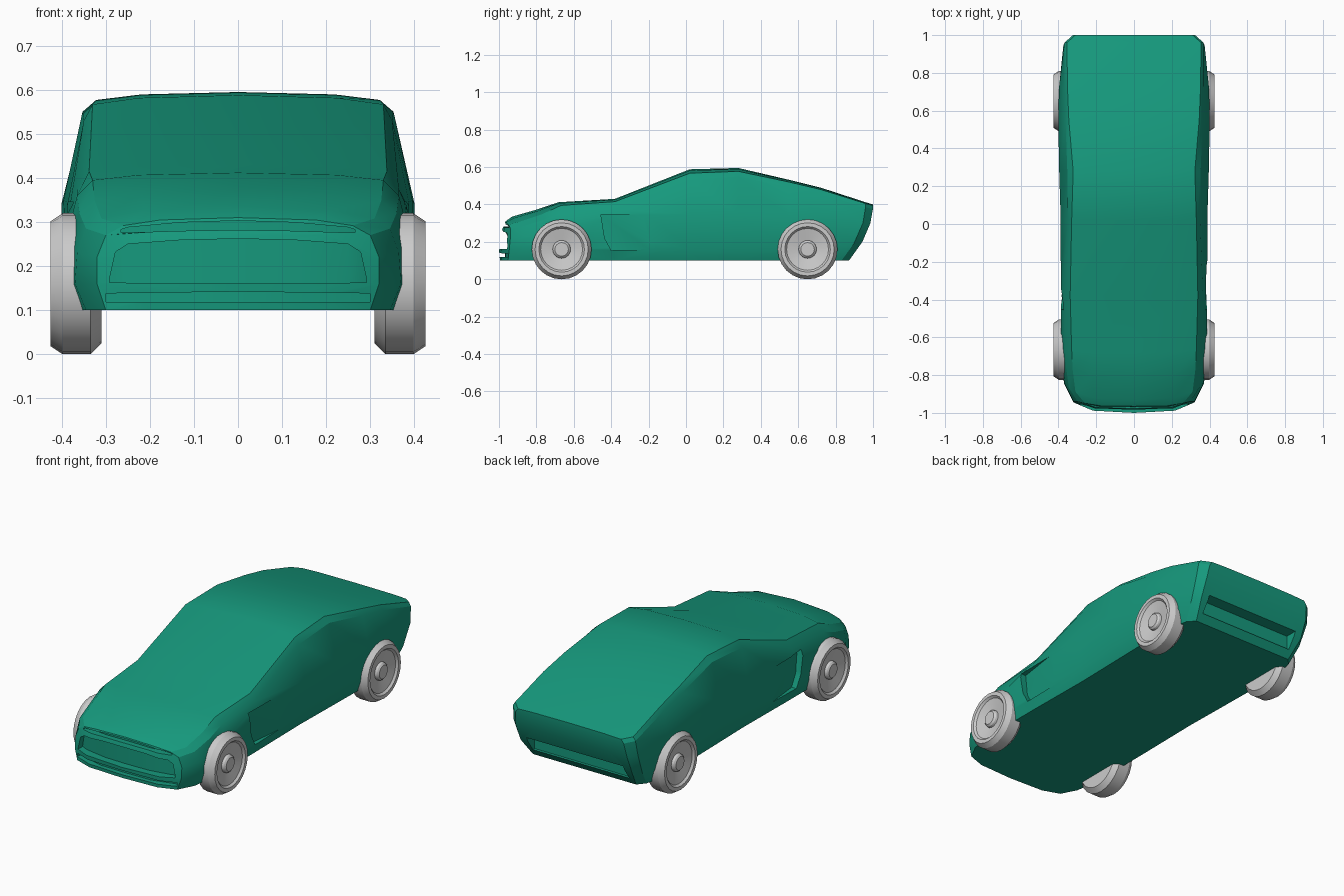
import bpy, bmesh
from math import pi, radians
from mathutils import Matrix

if "Cube" in bpy.data.objects:
    bpy.data.objects.remove(bpy.data.objects["Cube"])

green = bpy.data.materials.new("green_paint")
green.diffuse_color = (0.008, 0.32, 0.205, 1)
green.use_nodes = True
green.node_tree.nodes["Principled BSDF"].inputs["Base Color"].default_value = green.diffuse_color


def make_object(name, bm, mat=None, angle=25):
    bmesh.ops.recalc_face_normals(bm, faces=bm.faces)
    mesh = bpy.data.meshes.new(name)
    bm.to_mesh(mesh)
    bm.free()
    ob = bpy.data.objects.new(name, mesh)
    bpy.context.collection.objects.link(ob)
    if mat:
        mesh.materials.append(mat)
    return ob


def smooth(ob, angle):
    bpy.ops.object.select_all(action='DESELECT')
    ob.select_set(True)
    bpy.context.view_layer.objects.active = ob
    bpy.ops.object.shade_smooth_by_angle(angle=radians(angle))


# Body cross-sections: y, top z, then (x, z) of top edge, shoulder, belt, lower side, and bottom x
STATIONS = [
    (-1.00, .310, .26, .292, .30, .270, .32, .22, .32, .16, .300),
    (-0.93, .335, .31, .308, .345, .285, .365, .23, .37, .16, .345),
    (-0.80, .372, .325, .348, .36, .320, .38, .25, .383, .16, .360),
    (-0.68, .412, .33, .395, .365, .360, .386, .28, .386, .16, .365),
    (-0.38, .430, .338, .415, .365, .375, .388, .33, .384, .16, .365),
    (0.02, .588, .33, .567, .35, .530, .388, .345, .38, .16, .360),
    (0.28, .595, .322, .577, .353, .550, .396, .35, .388, .16, .365),
    (0.55, .532, .345, .520, .363, .490, .401, .34, .395, .16, .370),
    (0.72, .490, .352, .480, .367, .455, .397, .33, .393, .16, .370),
    (0.96, .412, .355, .405, .368, .385, .374, .30, .365, .19, .345),
    (1.00, .400, .31, .395, .325, .375, .335, .30, .335, .20, .310),
]
FLOOR = 0.10


def bow(x):
    return 0.11 * (abs(x) / 0.38) ** 4


def body_point(y, x, z):
    # rounded, leaning nose and undercut tail
    k = min(1, max(0, (-0.6 - y) / 0.39))
    out = y + k * bow(x)
    if y < -0.99:
        out += 0.035 * ((z - 0.16) / 0.15) ** 2
    if y > 0.9:
        out -= 0.12 * ((0.40 - z) / 0.29) ** 2 if z < 0.40 else 0
    return (x, out, z)


# Lofted body
bm = bmesh.new()
rings = []
for y, zt, ex, ez, sx, sz, bx, bz, lx, lz, ox in STATIONS:
    half = [(ex * .68, zt - .3 * (zt - ez)), (ex, ez), (sx, sz), (bx, bz),
            (lx, lz), (ox, FLOOR), (ox * .68, FLOOR)]
    loop = [(0, zt)] + half + [(0, FLOOR)] + [(-x, z) for x, z in reversed(half)]
    rings.append([bm.verts.new(body_point(y, x, z)) for x, z in loop])
for a, b in zip(rings, rings[1:]):
    for i in range(16):
        j = (i + 1) % 16
        bm.faces.new((a[i], a[j], b[j], b[i]))

# Curved nose and tail panels
for ring, st in ((rings[0], STATIONS[0]), (rings[-1], STATIONS[-1])):
    rows = [[ring[i] for i in (14, 15, 0, 1, 2)]]
    for i in (3, 4, 5):
        x, z = ring[i].co.x, ring[i].co.z
        mids = [bm.verts.new(body_point(st[0], x * f, z)) for f in (-.68, 0, .68)]
        rows.append([ring[16 - i]] + mids + [ring[i]])
    rows.append([ring[i] for i in (10, 9, 8, 7, 6)])
    for r, s in zip(rows, rows[1:]):
        for c in range(4):
            bm.faces.new((r[c], r[c + 1], s[c + 1], s[c]))
body = make_object("car_body", bm, green)


# Cutter whose outline is given by half columns (x, low z, high z), from y_out to a bowed back
def slot_cutter(name, cols, y_out, y_back, curved=True):
    cols = [(-x, a, b) for x, a, b in cols] + [c for c in reversed(cols) if c[0] > 0]
    bm = bmesh.new()
    loops = []
    for x, a, b in cols:
        yb = y_back + (bow(x) if curved else 0)
        loops.append([bm.verts.new(p) for p in
                      ((x, y_out, a), (x, yb, a), (x, yb, b), (x, y_out, b))])
    for p, q in zip(loops, loops[1:]):
        for i in range(4):
            j = (i + 1) % 4
            bm.faces.new((p[i], p[j], q[j], q[i]))
    bm.faces.new(loops[0])
    bm.faces.new(loops[-1])
    return make_object(name, bm)


# Side scoop wedge: deep at the front, fading out toward the back
def scoop_cutter(s):
    bm = bmesh.new()
    for y, z, x in ((-.455, .345, .35), (-.17, .345, .392), (-.12, .16, .392),
                    (-.40, .155, .355), (-.435, .22, .355)):
        bm.verts.new((s * x, y, z))
        bm.verts.new((s * .5, y, z))
    bmesh.ops.convex_hull(bm, input=bm.verts)
    return make_object("scoop_cutter", bm)


cutters = [
    slot_cutter("grille_cutter", [(.292, .163, .17), (.278, .163, .232), (.25, .162, .25),
                                  (.13, .161, .259), (0, .16, .262)], -1.2, -.955),
    slot_cutter("hood_slot_cutter", [(.265, .276, .283), (.25, .276, .288), (.13, .280, .299),
                                     (0, .282, .303)], -1.2, -.945),
    slot_cutter("lip_cutter", [(.30, .118, .138), (.15, .118, .14), (0, .118, .142)], -1.2, -.968),
    slot_cutter("rear_cutter", [(.29, .14, .225), (0, .14, .225)], 1.2, .885, False),
    scoop_cutter(1), scoop_cutter(-1),
]
bpy.context.view_layer.objects.active = body
for c in cutters:
    c.hide_render = True
    mod = body.modifiers.new("cut", 'BOOLEAN')
    mod.operation = 'DIFFERENCE'
    mod.solver = 'EXACT'
    mod.object = c
    bpy.ops.object.modifier_apply(modifier=mod.name)
    bpy.data.objects.remove(c, do_unlink=True)
smooth(body, 22)

# Wheels: lathed profile (radius, x)
PROFILE = [(0, .31), (.135, .31), (.16, .335), (.16, .398), (.142, .425), (.122, .425),
           (.112, .414), (.048, .400), (.045, .412), (.036, .420), (0, .420)]
for end, wy in (("front", -.665), ("rear", .65)):
    for side, s in (("right", 1), ("left", -1)):
        bm = bmesh.new()
        vs = [bm.verts.new((s * x, 0, r)) for r, x in PROFILE]
        es = [bm.edges.new(p) for p in zip(vs, vs[1:])]
        bmesh.ops.spin(bm, geom=vs + es, cent=(0, 0, 0), axis=(1, 0, 0),
                       angle=2 * pi, steps=24, use_merge=True)
        bmesh.ops.remove_doubles(bm, verts=bm.verts, dist=1e-5)
        bm.transform(Matrix.Translation((0, wy, .16)))
        smooth(make_object(f"{end}_{side}_wheel", bm), 30)
